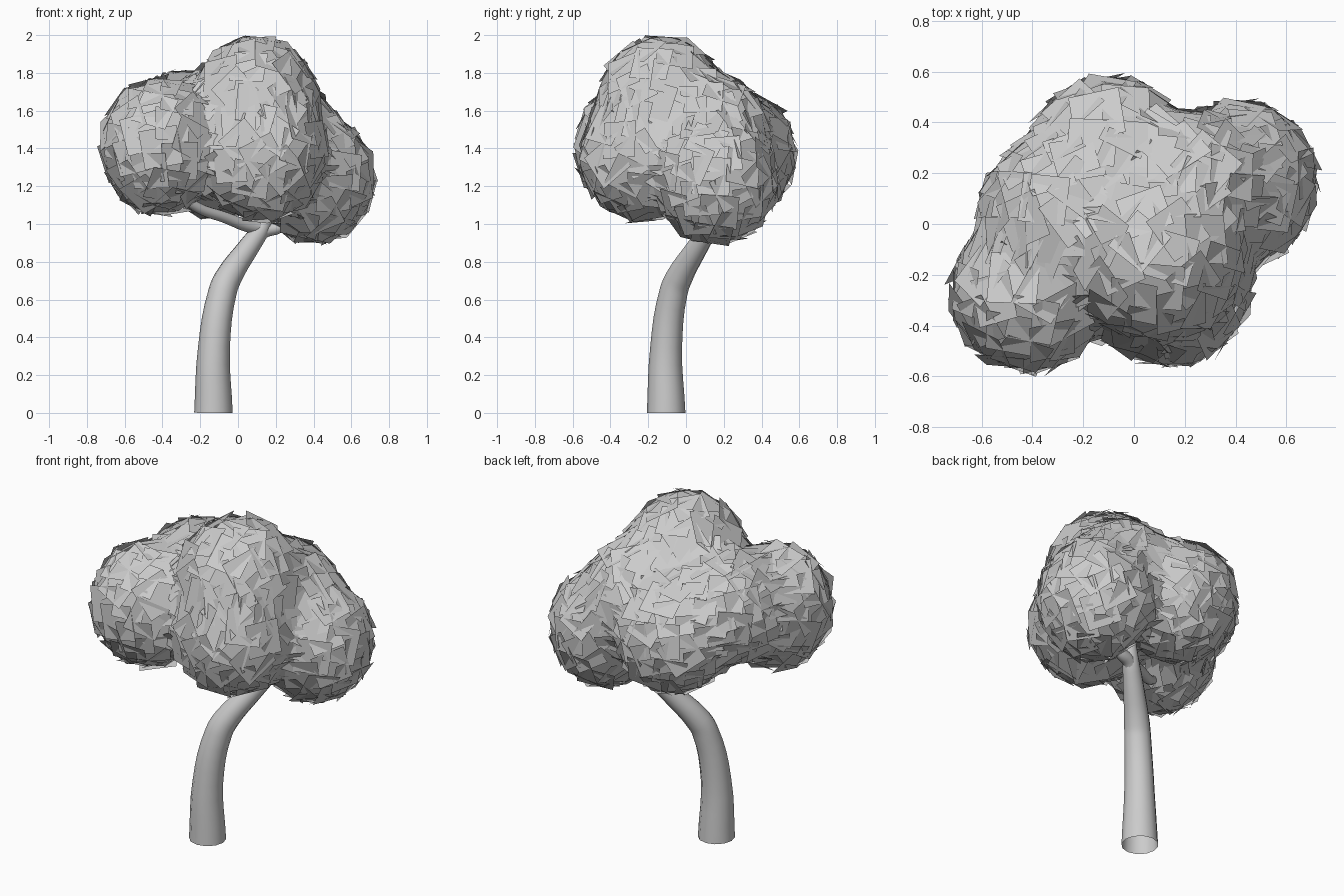
import bpy, bmesh, math, random
from mathutils import Vector, Matrix

if "Cube" in bpy.data.objects:
    bpy.data.objects.remove(bpy.data.objects["Cube"])

random.seed(4)


def limb(name, points):
    """Tapered smooth tube through (x, y, z, radius) points, open at the ends."""
    curve = bpy.data.curves.new(name, 'CURVE')
    curve.dimensions = '3D'
    curve.bevel_depth = 1.0
    curve.bevel_resolution = 4
    curve.resolution_u = 4
    spline = curve.splines.new('BEZIER')
    spline.bezier_points.add(len(points) - 1)
    for bp, (x, y, z, r) in zip(spline.bezier_points, points):
        bp.co = (x, y, z)
        bp.radius = r
        bp.handle_left_type = bp.handle_right_type = 'AUTO'
    obj = bpy.data.objects.new(name, curve)
    bpy.context.collection.objects.link(obj)
    bpy.ops.object.select_all(action='DESELECT')
    obj.select_set(True)
    bpy.context.view_layer.objects.active = obj
    bpy.ops.object.convert(target='MESH')
    bpy.ops.object.shade_smooth_by_angle(angle=math.radians(60))


# Leaf clusters of the crown: centre and radii
clusters = {
    "left": ((-0.41, -0.27, 1.41), (0.31, 0.31, 0.355)),
    "front": ((0.13, -0.22, 1.36), (0.34, 0.34, 0.34)),
    "top": ((0.09, -0.13, 1.64), (0.335, 0.335, 0.35)),
    "right": ((0.41, 0.16, 1.24), (0.31, 0.325, 0.34)),
    "back_right": ((0.21, 0.14, 1.48), (0.30, 0.29, 0.31)),
    "back": ((-0.10, 0.26, 1.37), (0.32, 0.32, 0.34)),
    "back_left": ((-0.29, 0.04, 1.49), (0.32, 0.31, 0.32)),
}
INSET = 0.015
BLEND = 0.04


def depth(p):
    """Distance to the crown skin, with the creases between clusters filled."""
    total = 0
    for centre, radii in clusters.values():
        v = Vector((p[k] - centre[k]) / (radii[k] - INSET) for k in range(3))
        total += math.exp(-(v.length - 1) * min(radii) / BLEND)
    return -BLEND * math.log(total)


def slope(p):
    e = 0.005
    return Vector(depth(p + a) - depth(p - a) for a in
                  (Vector((e, 0, 0)), Vector((0, e, 0)), Vector((0, 0, e)))).normalized()


def leaf_cluster(name, centre, radii, count=72, size=0.195):
    """Ball of overlapping square leaf cards, settled onto the crown skin."""
    bm = bmesh.new()
    centre, radii = Vector(centre), Vector(radii)
    for i in range(count):
        # even spiral spread over the ellipsoid
        h = 1 - 2 * (i + 0.5) / count
        a = i * math.pi * (3 - math.sqrt(5))
        s = math.sqrt(1 - h * h)
        d = Vector((s * math.cos(a), s * math.sin(a), h))
        pos = centre + Vector(d[k] * (radii[k] - INSET) for k in range(3))
        normal = Vector(d[k] / radii[k] for k in range(3)).normalized()
        # cards just inside a crease move out to fill it
        if depth(pos) > -0.07:
            for _ in range(4):
                normal = slope(pos)
                pos -= normal * depth(pos)
        turn = normal.to_track_quat('Z', 'Y').to_matrix().to_4x4()
        tilt = (Matrix.Rotation(random.gauss(0, 0.06), 4, 'X')
                @ Matrix.Rotation(random.gauss(0, 0.06), 4, 'Y')
                @ Matrix.Rotation(random.gauss(0, 0.35), 4, 'Z'))
        half = size * random.uniform(0.93, 1.07) / 2
        bmesh.ops.create_grid(bm, x_segments=1, y_segments=1, size=half,
                              matrix=Matrix.Translation(pos) @ turn @ tilt)
    mesh = bpy.data.meshes.new(name)
    bm.to_mesh(mesh)
    bm.free()
    obj = bpy.data.objects.new(name, mesh)
    bpy.context.collection.objects.link(obj)


# Leaning trunk with a bend
limb("trunk", [(-0.13, -0.105, 0.0, 0.102), (-0.127, -0.105, 0.35, 0.084),
               (-0.082, -0.066, 0.64, 0.075), (-0.055, -0.04, 0.71, 0.072),
               (0.065, 0.068, 0.89, 0.056), (0.125, 0.12, 0.98, 0.046),
               (0.17, 0.15, 1.12, 0.036)])

# Branches reaching into the leaf clusters
limb("branch_left", [(0.13, 0.12, 0.98, 0.036), (0.07, 0.08, 0.985, 0.034),
                     (-0.07, -0.02, 1.035, 0.03), (-0.22, -0.13, 1.09, 0.028),
                     (-0.36, -0.23, 1.2, 0.022)])
limb("branch_right", [(0.075, 0.075, 0.90, 0.04), (0.135, 0.12, 0.96, 0.037),
                      (0.22, 0.14, 0.985, 0.033), (0.38, 0.17, 1.15, 0.022)])

for label, (centre, radii) in clusters.items():
    leaf_cluster("leaves_" + label, centre, radii)
